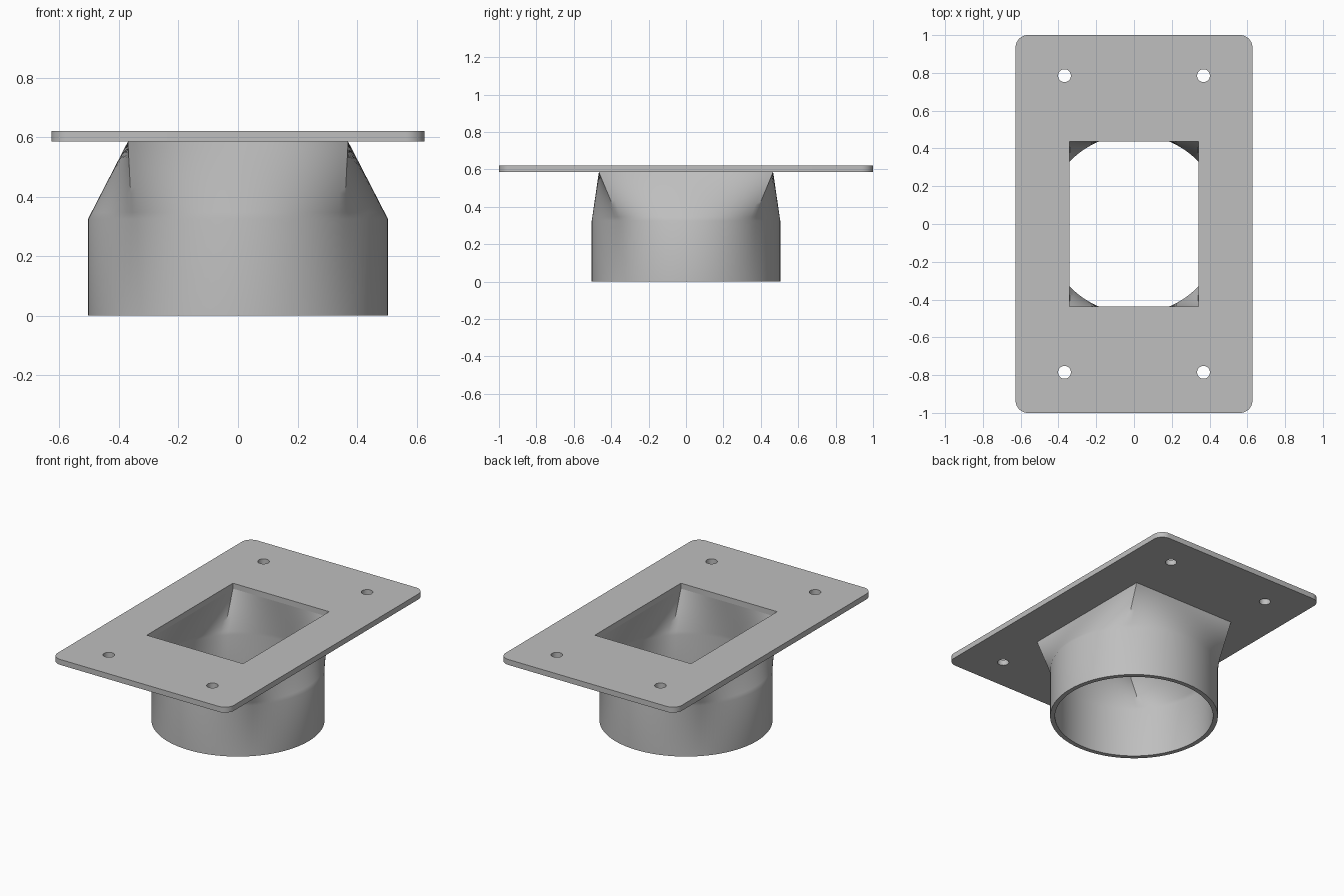
import bpy, bmesh
from math import sin, cos, pi

cube = bpy.data.objects.get("Cube")
if cube:
    bpy.data.objects.remove(cube, do_unlink=True)

grey = bpy.data.materials.new("light grey plastic")
grey.use_nodes = True
colour = (0.52, 0.52, 0.52, 1)
grey.diffuse_color = colour
grey.node_tree.nodes["Principled BSDF"].inputs["Base Color"].default_value = colour

PLATE_BOTTOM, PLATE_TOP, SHOULDER = 0.585, 0.62, 0.325
INNER = (0.342, 0.437)      # half size of the opening
OUTER = (0.37, 0.466)       # half size of the funnel's outer rim
SIDE = 32                   # segments per quarter
STEPS = 12                  # rows in the round-to-square transition


def arc(cx, cy, r, start, end, n):
    return [(cx + r * cos(start + (end - start) * i / n),
             cy + r * sin(start + (end - start) * i / n)) for i in range(n + 1)]


def rectangle(hx, hy):
    return [(hx, hy), (-hx, hy), (-hx, -hy), (hx, -hy)]


def select_only(obj):
    bpy.ops.object.select_all(action="DESELECT")
    obj.select_set(True)
    bpy.context.view_layer.objects.active = obj


# Flange plate: rounded outline with the opening and four screw holes
outline = []
fillet = 0.065
for k, (sx, sy) in enumerate([(1, 1), (-1, 1), (-1, -1), (1, -1)]):
    outline += arc(sx * (0.627 - fillet), sy * (1 - fillet), fillet,
                   k * pi / 2, (k + 1) * pi / 2, 10)
loops = [outline, rectangle(*INNER)]
for sx in (-1, 1):
    for sy in (-1, 1):
        loops.append(arc(sx * 0.368, sy * 0.785, 0.034, 0, 2 * pi, 32)[:-1])

curve = bpy.data.curves.new("flange_plate", "CURVE")
curve.dimensions = "2D"
curve.fill_mode = "BOTH"
curve.extrude = (PLATE_TOP - PLATE_BOTTOM) / 2
for loop in loops:
    spline = curve.splines.new("POLY")
    spline.points.add(len(loop) - 1)
    for point, (x, y) in zip(spline.points, loop):
        point.co = (x, y, 0, 1)
    spline.use_cyclic_u = True
plate = bpy.data.objects.new("flange_plate", curve)
bpy.context.collection.objects.link(plate)
plate.location.z = (PLATE_TOP + PLATE_BOTTOM) / 2
select_only(plate)
bpy.ops.object.convert(target="MESH")
plate = bpy.context.object
bm = bmesh.new()
bm.from_mesh(plate.data)
bmesh.ops.remove_doubles(bm, verts=bm.verts, dist=0.0001)
bmesh.ops.recalc_face_normals(bm, faces=bm.faces)
bm.to_mesh(plate.data)
bm.free()


# Duct: round collar ruled into the rectangular opening, with a wall
def section(radius, half, blend, z):
    """Ring between a circle (blend 0) and a rectangle (blend 1)."""
    corners = rectangle(*half)
    ring = []
    for k in range(4):
        (ax, ay), (bx, by) = corners[k], corners[(k + 1) % 4]
        for i in range(SIDE):
            t = i / SIDE
            a = pi / 4 + (k + t) * pi / 2
            x = radius * cos(a) * (1 - blend) + (ax + (bx - ax) * t) * blend
            y = radius * sin(a) * (1 - blend) + (ay + (by - ay) * t) * blend
            ring.append((x, y, z))
    return ring


def wall(radius, half):
    rings = [section(radius, half, 0, 0)]
    for s in range(STEPS + 1):
        b = s / STEPS
        rings.append(section(radius, half, b, SHOULDER + (PLATE_BOTTOM - SHOULDER) * b))
    return rings


rings = wall(0.475, INNER)[::-1] + wall(0.504, OUTER)
bm = bmesh.new()
rows = [[bm.verts.new(co) for co in ring] for ring in rings]
for low, high in zip(rows, rows[1:]):
    n = len(low)
    for i in range(n):
        j = (i + 1) % n
        bm.faces.new((low[i], low[j], high[j], high[i]))
mesh = bpy.data.meshes.new("duct_collar")
bm.to_mesh(mesh)
bm.free()
duct = bpy.data.objects.new("duct_collar", mesh)
bpy.context.collection.objects.link(duct)

for obj in (plate, duct):
    obj.data.materials.clear()
    obj.data.materials.append(grey)
    select_only(obj)
    bpy.ops.object.shade_smooth_by_angle(angle=pi / 6)
